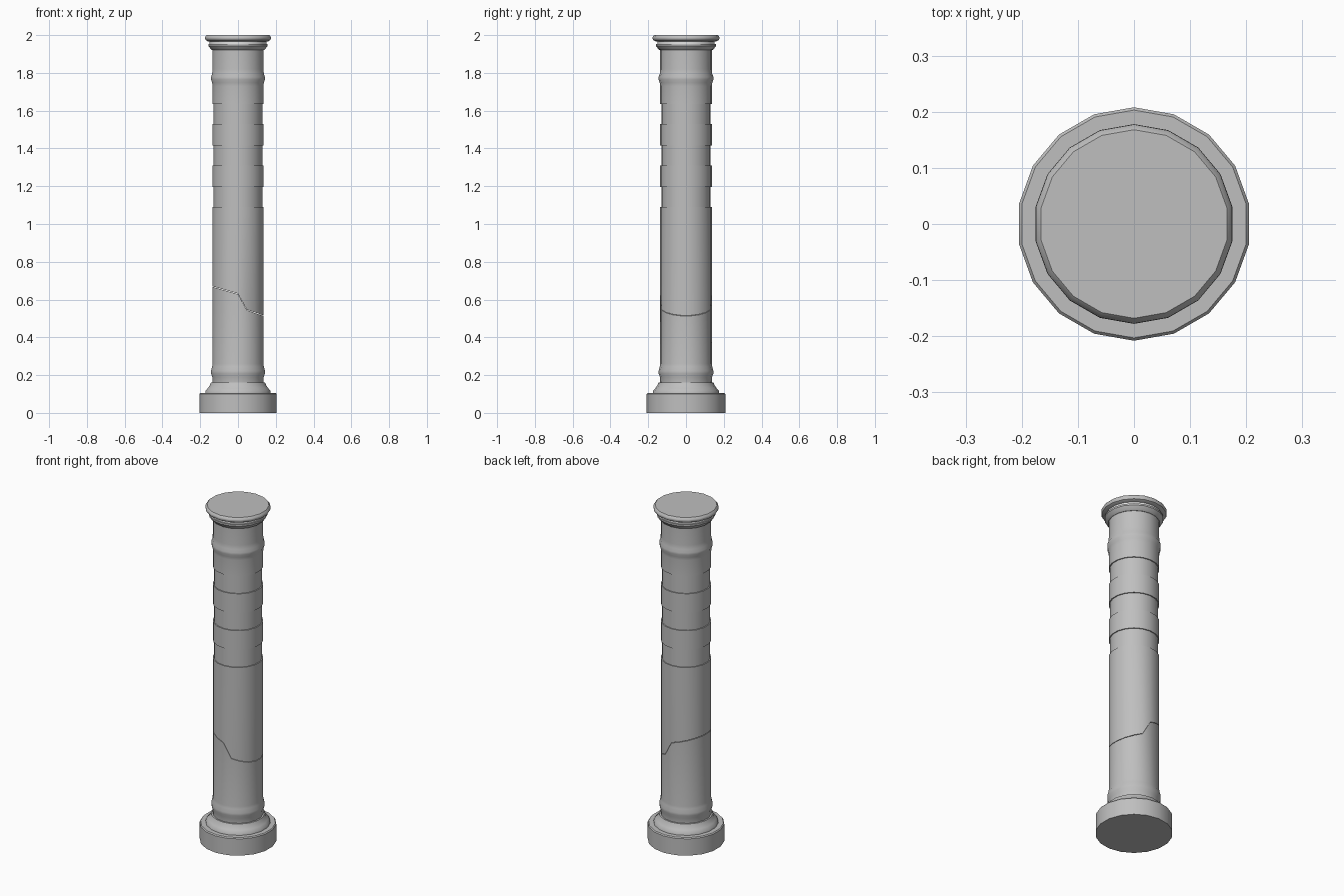
import bpy, bmesh, math

if "Cube" in bpy.data.objects:
    bpy.data.objects.remove(bpy.data.objects["Cube"], do_unlink=True)

SIDES = 18


def material(name, value):
    mat = bpy.data.materials.new(name)
    mat.use_nodes = True
    color = (value, value, value, 1)
    mat.diffuse_color = color
    mat.node_tree.nodes["Principled BSDF"].inputs["Base Color"].default_value = color
    return mat


stone = material("grey stone", 0.52)
pale = material("pale stone", 0.95)


def crack_height(x):
    """Height of the break across the shaft, which runs straight from front to back."""
    path = [(-0.14, 0.67), (0, 0.63), (0.047, 0.545), (0.14, 0.513)]
    for (x0, z0), (x1, z1) in zip(path, path[1:]):
        if x <= x1:
            return z0 + (z1 - z0) * (x - x0) / (x1 - x0)
    return path[-1][1]


def turned(name, profile, mat=stone, cracked_end=None, gap=0.0):
    """Lathe (radius, height) points; one end may follow the crack."""
    bm = bmesh.new()
    rings = []
    for i, (r, z) in enumerate(profile):
        ring = []
        for k in range(SIDES):
            a = math.tau * k / SIDES
            x, y = r * math.sin(a), r * math.cos(a)
            h = crack_height(x) + gap if i == cracked_end else z
            ring.append(bm.verts.new((x, y, h)))
        rings.append(ring)
    for lower, upper in zip(rings, rings[1:]):
        for k in range(SIDES):
            n = (k + 1) % SIDES
            bm.faces.new((lower[k], lower[n], upper[n], upper[k]))
    for i, ring in ((0, rings[0]), (len(rings) - 1, rings[-1])):
        if i == cracked_end:
            # strips joining the front and back halves of the broken end
            half = SIDES // 2
            for side in (ring[:half + 1], ring[half:] + ring[:1]):
                for k in range(half // 2):
                    corners = side[k], side[k + 1], side[half - k - 1], side[half - k]
                    bm.faces.new(list(dict.fromkeys(corners)))
        else:
            bm.faces.new(ring)
    bmesh.ops.recalc_face_normals(bm, faces=bm.faces)
    mesh = bpy.data.meshes.new(name)
    bm.to_mesh(mesh)
    bm.free()
    mesh.materials.append(mat)
    obj = bpy.data.objects.new(name, mesh)
    bpy.context.collection.objects.link(obj)
    bpy.ops.object.select_all(action="DESELECT")
    obj.select_set(True)
    bpy.context.view_layer.objects.active = obj
    bpy.ops.object.shade_smooth_by_angle(angle=math.radians(35))
    return obj


# Round plinth and the curved moulding above it
turned("plinth", [(0.208, 0), (0.208, 0.1), (0.203, 0.106)])
turned("base_moulding", [(0.176, 0.105), (0.174, 0.117), (0.163, 0.13),
                         (0.152, 0.145), (0.146, 0.16)])

# Lower shaft with its foot ring, up to the break
R = 0.137
turned("lower_shaft", [(R, 0.155), (0.138, 0.19), (0.145, 0.208), (0.145, 0.222),
                       (0.139, 0.245), (R, 0.26), (R, 0.6)], cracked_end=6, gap=-0.0015)

# Upper shaft with three shallow grooves and a neck ring
shaft = [(R, 0.6)]
for low in (1.09, 1.31, 1.53):
    shaft += [(R, low), (0.131, low), (0.131, low + 0.105), (R, low + 0.105)]
shaft += [(R, 1.73), (0.139, 1.748), (0.145, 1.765), (0.145, 1.778), (0.139, 1.795),
          (R, 1.82), (R, 1.925)]
turned("upper_shaft", shaft, cracked_end=0, gap=0.0015)

# Capital: lower lip, pale fillet and top slab
turned("capital_lip", [(0.139, 1.92), (0.146, 1.925), (0.159, 1.943), (0.159, 1.953)])
turned("capital_fillet", [(0.152, 1.95), (0.152, 1.97)], pale)
turned("capital_slab", [(0.16, 1.966), (0.173, 1.973), (0.178, 1.983), (0.177, 1.99),
                        (0.168, 2.0)])
